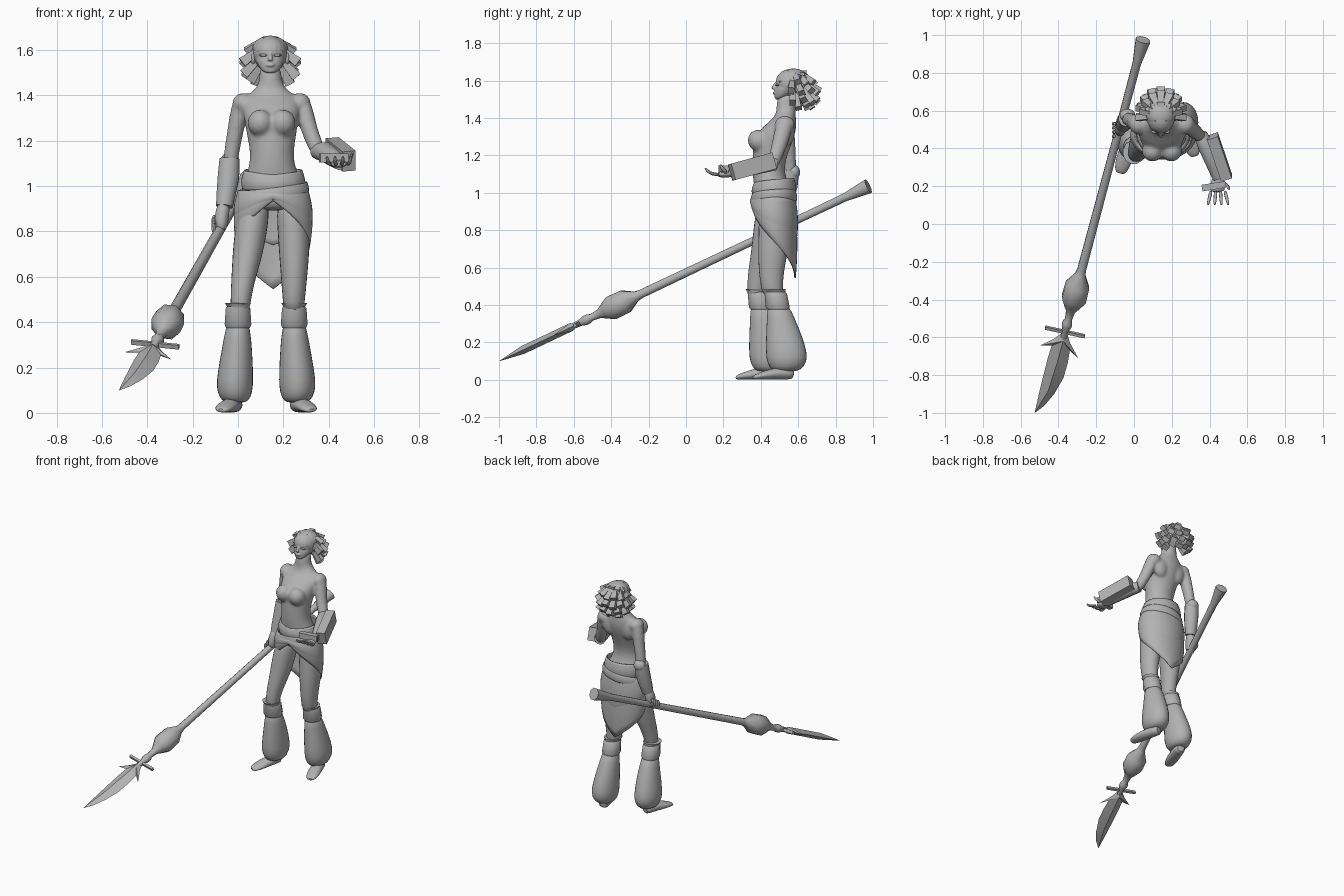
import bpy, bmesh, math
from mathutils import Vector, Matrix

cube = bpy.data.objects.get("Cube")
if cube:
    bpy.data.objects.remove(cube, do_unlink=True)

grey = bpy.data.materials.new("plain_grey")
grey.use_nodes = True
grey.diffuse_color = (0.45, 0.45, 0.45, 1)
grey.node_tree.nodes["Principled BSDF"].inputs["Base Color"].default_value = grey.diffuse_color
X = Vector((1, 0, 0))


def finish(name, bm, smooth=0, angle=40):
    """Turn a bmesh into a named, shaded object."""
    bmesh.ops.recalc_face_normals(bm, faces=bm.faces)
    mesh = bpy.data.meshes.new(name)
    bm.to_mesh(mesh)
    bm.free()
    mesh.materials.append(grey)
    ob = bpy.data.objects.new(name, mesh)
    bpy.context.collection.objects.link(ob)
    bpy.ops.object.select_all(action="DESELECT")
    ob.select_set(True)
    bpy.context.view_layer.objects.active = ob
    bpy.ops.object.shade_smooth_by_angle(angle=math.radians(angle))
    if smooth:
        ob.modifiers.new("smooth", "SUBSURF").levels = smooth
        ob.modifiers["smooth"].render_levels = smooth
    return ob


def loft(name, rings, sides=12, flat=False, smooth=1, angle=60):
    """Skin rings (x, y, z, width radius, depth radius) into a capped tube."""
    bm = bmesh.new()
    centres = [Vector(r[:3]) for r in rings]
    loops = []
    for i, ring in enumerate(rings):
        along = centres[min(i + 1, len(rings) - 1)] - centres[max(i - 1, 0)]
        d = Vector((0, 0, 1)) if flat else along.normalized()
        v = d.cross(X).normalized()
        u = v.cross(d)
        rx, ry = ring[3], ring[-1]
        turns = [math.tau * (k + 0.5) / sides for k in range(sides)]
        loops.append([bm.verts.new(centres[i] + u * rx * math.cos(a) + v * ry * math.sin(a))
                      for a in turns])
    for low, high in zip(loops, loops[1:]):
        for k in range(sides):
            n = (k + 1) % sides
            bm.faces.new((low[k], low[n], high[n], high[k]))
    bm.faces.new(loops[0])
    bm.faces.new(loops[-1])
    return finish(name, bm, smooth, angle)


def ball(name, centre, radii, tilt=0):
    """Ellipsoid, tilted about the x axis."""
    bm = bmesh.new()
    place = Matrix.Translation(centre) @ Matrix.Rotation(tilt, 4, "X") @ Matrix.Diagonal((*radii, 1))
    bmesh.ops.create_uvsphere(bm, u_segments=20, v_segments=12, radius=1, matrix=place)
    return finish(name, bm)


def beam(name, a, b, start, end):
    """Square bar between two points, with (width, depth) at each end."""
    grow = math.sqrt(2) / 2
    return loft(name, [(*a, start[0] * grow, start[1] * grow), (*b, end[0] * grow, end[1] * grow)],
                sides=4, smooth=0, angle=30)


def fuse(name, parts, voxel, rounds):
    """Blend overlapping solids into one soft skin."""
    bpy.ops.object.select_all(action="DESELECT")
    for part in parts:
        part.select_set(True)
    bpy.context.view_layer.objects.active = parts[0]
    bpy.ops.object.convert(target="MESH")
    bpy.ops.object.join()
    parts[0].name = name
    skin = parts[0].modifiers.new("skin", "REMESH")
    skin.mode, skin.voxel_size, skin.use_smooth_shade = "VOXEL", voxel, True
    parts[0].modifiers.new("soften", "SMOOTH").iterations = rounds


def wrap(name, top, hem, rx, ry, bulge):
    """Cloth wound round the hips; top and hem are heights by angle from the front."""
    bm = bmesh.new()
    around, rows = 40, 8
    grid = []
    for j in range(rows + 1):
        t = j / rows
        swell = 1 + bulge * math.sin(math.pi * t * 0.85)
        line = []
        for i in range(around):
            a = math.tau * i / around
            z = top(a) * (1 - t) + hem(a) * t
            line.append(bm.verts.new((0.155 + rx * swell * math.sin(a),
                                      0.47 - ry * swell * math.cos(a), z)))
        grid.append(line)
    for upper, lower in zip(grid, grid[1:]):
        for i in range(around):
            n = (i + 1) % around
            bm.faces.new((upper[i], upper[n], lower[n], lower[i]))
    ob = finish(name, bm)
    ob.modifiers.new("cloth", "SOLIDIFY").thickness = 0.008


# Torso, from crotch to neck, with upper arms and bust blended in
body = [loft("torso", [(.155, .46, .89, .09, .07), (.155, .47, .92, .145, .1), (.155, .47, .96, .15, .11),
                       (.155, .465, 1.02, .13, .1), (.15, .445, 1.08, .105, .09), (.15, .44, 1.14, .096, .087),
                       (.148, .45, 1.21, .108, .096), (.148, .468, 1.29, .122, .112), (.148, .505, 1.36, .135, .09),
                       (.146, .528, 1.4, .115, .06), (.145, .535, 1.43, .06, .052), (.143, .535, 1.48, .049, .052),
                       (.142, .545, 1.54, .048, .052)], sides=16, flat=True)]
for side, name in ((-1, "right"), (1, "left")):
    body.append(ball(name + "_bust", (.148 + side * .05, .388, 1.278), (.056, .057, .06), .5))
    body.append(ball(name + "_shoulder_blade", (.148 + side * .07, .54, 1.33), (.06, .042, .08)))
    body.append(ball(name + "_shoulder", (.148 + side * .125, .528, 1.365), (.048, .054, .046)))
body.append(loft("right_upper_arm", [(.03, .53, 1.39, .035, .04), (.008, .535, 1.35, .043, .048),
                                     (-.01, .545, 1.25, .037, .042), (-.03, .555, 1.14, .035, .037),
                                     (-.035, .555, 1.08, .034, .034)]))
body.append(loft("left_upper_arm", [(.265, .53, 1.39, .035, .04), (.29, .525, 1.35, .042, .05),
                                    (.31, .5, 1.26, .038, .043), (.34, .475, 1.18, .037, .037),
                                    (.365, .455, 1.135, .03, .03)]))
fuse("upper_body", body, .009, 6)

# Head and face
head = [ball("skull", (.142, .568, 1.583), (.076, .09, .077), -.35),
        loft("jaw", [(.142, .492, 1.497, .02, .02), (.142, .512, 1.513, .046, .04),
                     (.142, .533, 1.55, .066, .063), (.142, .552, 1.59, .07, .07)], flat=True),
        loft("nose", [(.142, .484, 1.592, .008, .01), (.142, .466, 1.562, .012, .014),
                      (.142, .468, 1.552, .015, .014)], sides=8, flat=True),
        ball("lips", (.142, .474, 1.534), (.02, .011, .008))]
fuse("head", head, .005, 3)
for side, name in ((-1, "right"), (1, "left")):
    ball(name + "_eye", (.142 + side * .03, .489, 1.577), (.019, .01, .006))
    beam(name + "_brow", (.142 + side * .014, .486, 1.592), (.142 + side * .056, .505, 1.594),
         (.008, .008), (.005, .005))
    ball(name + "_ear", (.142 + side * .075, .565, 1.565), (.012, .02, .03))

# Hair: a cap with rows of short flared locks at the sides and back
ball("hair_cap", (.142, .588, 1.6), (.08, .083, .062), -.3)
for row, (count, spread, rise, reach, drop) in enumerate(
        ((7, 1.4, .045, .115, .045), (9, 1.7, .015, .138, .06), (8, 1.65, -.025, .13, .07),
         (6, 1.35, -.06, .1, .065))):
    for k in range(count):
        a = spread * (2 * k / (count - 1) - 1)
        out = Vector((math.sin(a) * .9, math.cos(a), 0))
        root = Vector((.142, .575, 1.59 + rise)) + out * .05
        tip = Vector((.142, .58, 1.59 + rise - drop - .014 * (k % 2))) + out * reach
        beam(f"hair_lock_{row}_{k}", root, tip, (.024, .024), (.044, .034))
for k in range(5):
    a = (k - 2) * .42
    beam(f"top_lock_{k}", (.142 + math.sin(a) * .025, .545, 1.648), (.142 + math.sin(a) * .09,
         .56 + math.cos(a) * .085, 1.642 - abs(k - 2) * .013), (.022, .012), (.04, .022))

# Right arm hangs down to the weapon
loft("right_bracer", [(-.037, .56, 1.12, .046, .046), (-.042, .55, 1.04, .049, .049),
                      (-.055, .53, .95, .042, .042), (-.06, .52, .91, .038, .038)], smooth=0)
ball("right_elbow_guard", (-.035, .575, 1.11), (.042, .035, .04))
loft("right_wrist", [(-.06, .52, .93, .026, .028), (-.07, .51, .88, .034, .04),
                     (-.075, .5, .83, .03, .04), (-.07, .495, .8, .02, .03)])
for k in range(4):
    y = .465 + k * .022
    z = .79 + k * .012
    loft(f"right_finger_{k}", [(-.1, y, z + .05, .011), (-.113, y, z + .02, .012),
                               (-.098, y, z - .008, .011), (-.07, y, z - .012, .009)], sides=6)

# Left forearm, bent with the palm up
loft("left_bracer", [(.35, .475, 1.155, .036, .036), (.385, .41, 1.15, .046, .046),
                     (.43, .3, 1.12, .04, .04), (.45, .245, 1.105, .035, .035)], smooth=0)
beam("forearm_box", (.415, .465, 1.17), (.49, .245, 1.11), (.06, .09), (.06, .09))
loft("left_palm", [(.445, .26, 1.105, .024, .022), (.44, .21, 1.1, .042, .02), (.445, .165, 1.097, .045, .016)])
beam("palm_plate", (.36, .19, 1.125), (.485, .21, 1.125), (.035, .04), (.035, .04))
for k in range(4):
    fan = k - 1.5
    x = .445 + fan * .024
    loft(f"left_finger_{k}", [(x, .18, 1.097, .011), (x + fan * .006, .14, 1.1, .011),
                              (x + fan * .01, .115, 1.115, .009), (x + fan * .012, .1, 1.135, .006)], sides=6)
loft("left_thumb", [(.47, .22, 1.105, .013), (.5, .2, 1.12, .011), (.505, .18, 1.155, .007)], sides=6)

# Legs: thigh, knee cuff, baggy lower leg and shoe
loft("right_thigh", [(.08, .465, .945, .055, .08), (.068, .455, .87, .072, .09), (.056, .445, .8, .075, .088),
                     (.04, .425, .68, .068, .08), (.02, .39, .57, .052, .062),
                     (.01, .375, .48, .046, .05), (.01, .375, .44, .04, .04)], flat=True)
loft("left_thigh", [(.23, .475, .945, .055, .08), (.24, .475, .87, .072, .09), (.246, .475, .8, .074, .09),
                    (.248, .465, .68, .068, .083), (.247, .455, .57, .057, .068),
                    (.246, .46, .48, .05, .06), (.246, .47, .44, .04, .05)], flat=True)
for name, side, x, y in (("right", -1, .0, .385), ("left", 1, .248, .475)):
    loft(name + "_knee_cuff", [(x, y - .005, .485, .06, .064), (x, y, .47, .05, .058), (x, y + .005, .46, .056, .062),
                               (x, y + .015, .39, .061, .066), (x, y + .018, .375, .054, .06)],
         flat=True, smooth=0, angle=35)
    loft(name + "_baggy_leg", [(x, y + .015, .41, .05, .058), (x + side * .002, y + .032, .33, .062, .076),
                               (x + side * .008, y + .05, .23, .075, .1),
                               (x + side * .014, y + .063, .14, .084, .115), (x + side * .014, y + .064, .09, .08, .108),
                               (x + side * .012, y + .06, .05, .06, .08), (x + side * .01, y + .055, .045, .03, .04)],
         sides=14, flat=True)
    toe = Vector((x + side * .075, y - .118, 0))
    heel = Vector((x + side * .008, y + .1, 0))
    shape = ((0, .03, .03), (.1, .04, .035), (.4, .042, .034), (.7, .046, .024), (.93, .035, .015), (1, .018, .008))
    loft(name + "_shoe", [(*(heel.lerp(toe, t) + Vector((0, 0, h + .001))), w, h) for t, w, h in shape])

# Waist sash, open skirt and its overlapping layer; hems climb to a point in front
from_front = lambda a: 1 - abs(a / math.pi - 1)
wrap("waistband", lambda a: 1.05 + .03 * math.sin(a / 2), lambda a: .98, .128, .108, .1)
wrap("hip_sash", lambda a: 1.0 + .02 * math.sin(a - .4), lambda a: .945 + .02 * math.sin(a - .4),
     .15, .118, .05)
wrap("skirt", lambda a: .975, lambda a: .935 - .39 * from_front(a), .152, .11, .14)
wrap("skirt_overlay", lambda a: .98, lambda a: .94 - .2 * from_front(a) - .05 * math.sin(a) ** 2
     * (1 if a < math.pi else .4), .156, .115, .12)

# Spear: flared butt, shaft and bulb on one axis
butt, bulb = Vector((.048, .975, 1.035)), Vector((-.31, -.365, .4))
axis = (bulb - butt).normalized()
length = (bulb - butt).length
profile = ((-length, .042), (.05 - length, .036), (.14 - length, .024), (.5 - length, .022), (-.14, .025),
           (-.11, .03), (-.045, .068), (.035, .07), (.08, .045), (.11, .026), (.16, .02), (.18, .028),
           (.2, .028), (.22, .02), (.3, .015))
loft("spear_shaft", [(*(bulb + axis * s), r) for s, r in profile], sides=8, smooth=0, angle=50)

# Spear head: crossbar and a ridged blade with barbs swept forward
across = (X - axis * axis.x).normalized()
normal = axis.cross(across)
guard = bulb + axis * .235
beam("spear_crossbar", guard - across * .108, guard + across * .108, (.016, .02), (.016, .02))
outline = ((.25, .018), (.29, .04), (.37, .105), (.335, .05), (.41, .057), (.5, .055), (.6, .03), (.68, -.005),
           (.735, -.045), (.6, -.05), (.5, -.052), (.41, -.053), (.33, -.05), (.345, -.112), (.29, -.05), (.25, -.018))
bm = bmesh.new()
rim = [bm.verts.new(bulb + axis * s + across * w) for s, w in outline]
for face in (-1, 1):
    ridge = [bm.verts.new(bulb + axis * s + across * w + normal * face * .022)
             for s, w in ((.28, 0), (.39, 0), (.58, -.008))]
    nearest = [ridge[0 if s < .38 else 1 if s < .45 else 2] for s, w in outline]
    for i in range(len(rim)):
        n = (i + 1) % len(rim)
        bm.faces.new((rim[i], rim[n], nearest[n]))
        if nearest[i] != nearest[n]:
            bm.faces.new((rim[i], nearest[n], nearest[i]))
finish("spear_blade", bm, angle=15)
